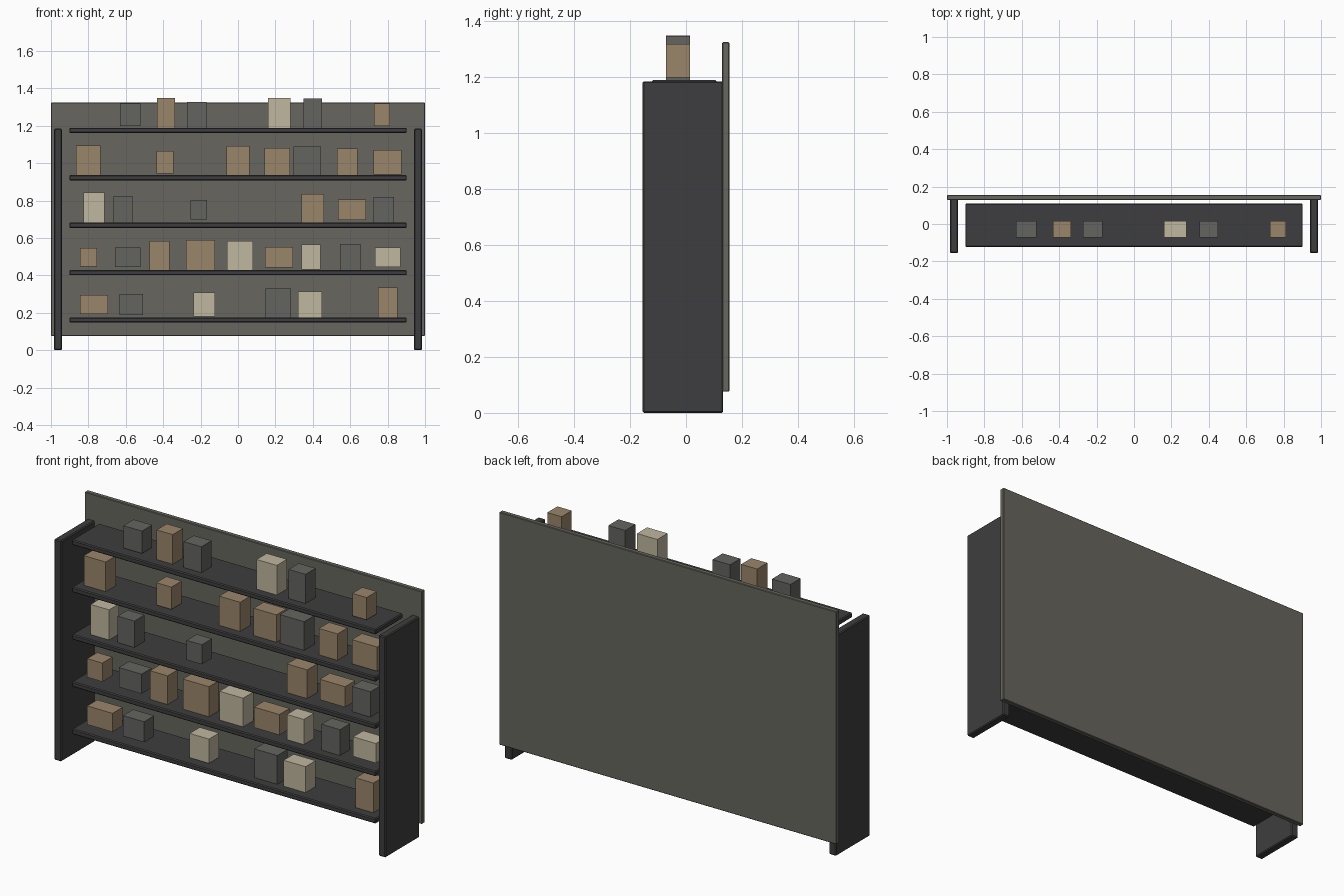
import bpy

default_cube = bpy.data.objects.get("Cube")
if default_cube:
    bpy.data.objects.remove(default_cube, do_unlink=True)


def make_material(name, red, green, blue):
    colour = (red, green, blue, 1)
    material = bpy.data.materials.new(name)
    material.use_nodes = True
    material.diffuse_color = colour
    shader = next(n for n in material.node_tree.nodes if n.type == "BSDF_PRINCIPLED")
    shader.inputs["Base Color"].default_value = colour
    return material


dark_metal = make_material("dark metal", .048, .048, .05)
panel_grey = make_material("panel grey", .135, .133, .113)
goods_colours = {
    "tan": make_material("tan cardboard", .323, .238, .147),
    "cream": make_material("cream cardboard", .53, .475, .35),
    "grey": make_material("grey carton", .127, .127, .118),
}


def add_block(name, centre, size, material, bevel=0):
    """Add a box, with a small chamfer if asked for."""
    bpy.ops.mesh.primitive_cube_add(size=1, location=centre)
    block = bpy.context.object
    block.name = name
    block.scale = size
    bpy.ops.object.transform_apply(location=False, rotation=False, scale=True)
    block.data.materials.append(material)
    if bevel:
        chamfer = block.modifiers.new("chamfer", "BEVEL")
        chamfer.width = bevel
        chamfer.segments = 1
    return block


# Back panel, taller and wider than the frame
add_block("back_panel", (0, .142, .7), (2, .026, 1.248), panel_grey, .003)

# Two side boards standing on the floor
for side, sign in (("left", 1), ("right", -1)):
    add_block(side + "_side_board", (sign * .962, -.011, .592),
              (.043, .288, 1.184), dark_metal, .005)

# Goods on each shelf, lowest first: colour, x position, width, height
shelf_goods = [
    [("tan", -.77, .15, .1), ("grey", -.57, .125, .11), ("cream", -.18, .115, .13),
     ("grey", .215, .135, .17), ("cream", .385, .13, .14), ("tan", .8, .105, .18)],
    [("tan", -.8, .09, .1), ("grey", -.59, .135, .105), ("tan", -.42, .105, .17),
     ("tan", -.2, .155, .185), ("cream", .01, .14, .17), ("tan", .22, .15, .11),
     ("cream", .39, .1, .135), ("grey", .6, .11, .14), ("cream", .8, .135, .105)],
    [("cream", -.77, .11, .185), ("grey", -.615, .1, .145), ("grey", -.21, .09, .105),
     ("tan", .4, .12, .17), ("tan", .61, .15, .11), ("grey", .78, .11, .135)],
    [("tan", -.8, .13, .18), ("tan", -.39, .09, .12), ("tan", 0, .125, .175),
     ("tan", .21, .135, .155), ("grey", .37, .145, .17), ("tan", .585, .11, .145),
     ("tan", .8, .15, .13)],
    [("grey", -.575, .11, .12), ("tan", -.385, .095, .18), ("grey", -.22, .105, .14),
     ("cream", .22, .12, .18), ("grey", .4, .1, .175), ("tan", .77, .085, .12)],
]

# Evenly spaced shelves, each with its row of boxes
for level, goods in enumerate(shelf_goods):
    shelf_z = .161 + level * .2535
    add_block(f"shelf_{level + 1}", (0, -.006, shelf_z), (1.804, .232, .028),
              dark_metal, .005)
    for number, (colour, x, width, height) in enumerate(goods):
        add_block(f"{colour}_box_{level + 1}_{number + 1}",
                  (x, -.028, shelf_z + .083), (width, .086, height),
                  goods_colours[colour])
